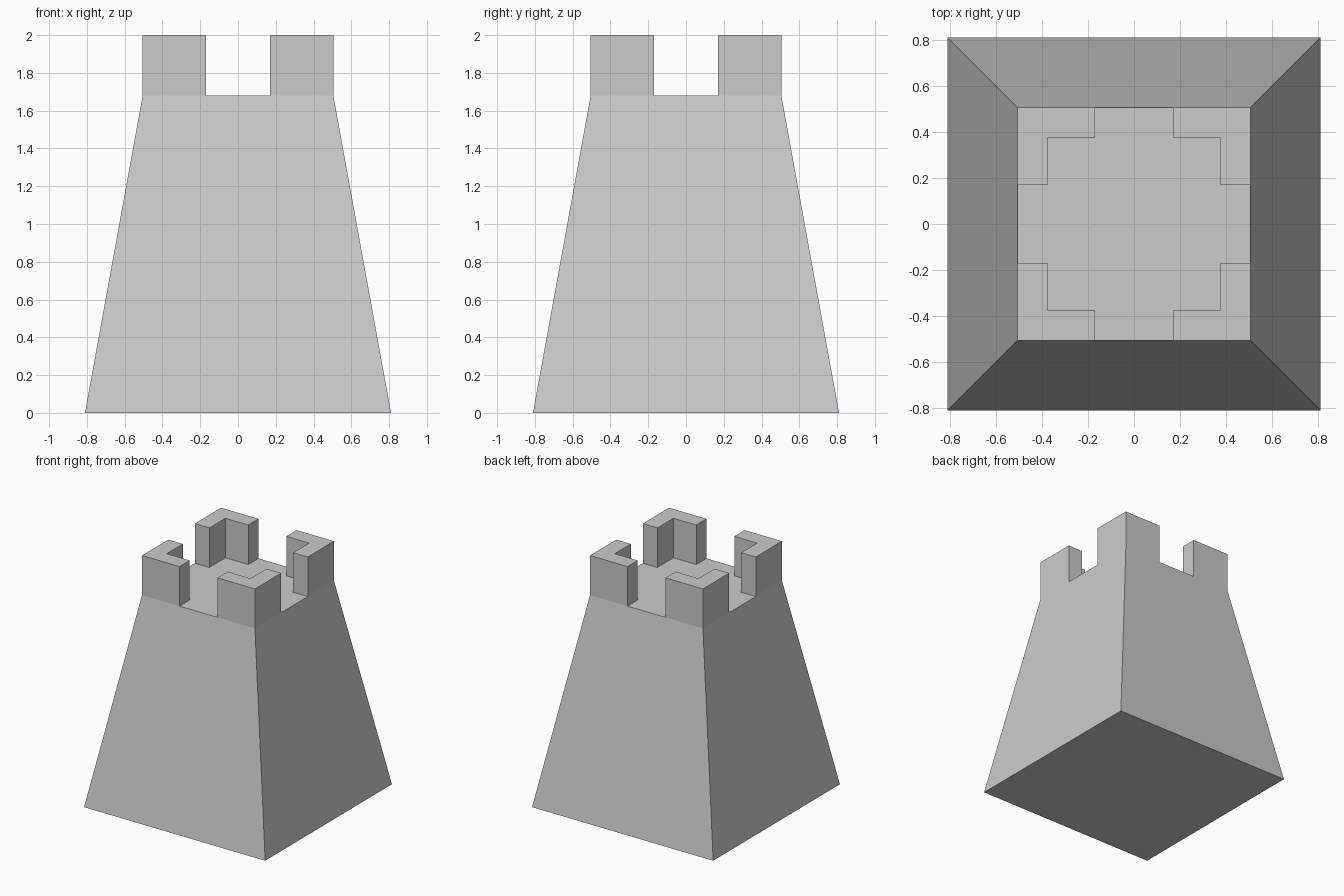
import bpy, bmesh

BASE, TOP = 0.81, 0.505          # half widths of the tower body
FLOOR, PEAK = 1.68, 2.0          # roof floor and battlement heights
INNER, GAP = 0.375, 0.17         # parapet inner face, half width of each gap

old = bpy.data.objects.get("Cube")
if old:
    bpy.data.objects.remove(old, do_unlink=True)

stone = bpy.data.materials.new("grey_stone")
stone.use_nodes = True
colour = (0.6, 0.6, 0.6, 1)
stone.diffuse_color = colour
stone.node_tree.nodes["Principled BSDF"].inputs["Base Color"].default_value = colour


def loft(name, lower, upper, z0, z1):
    """Closed solid between two matching outlines."""
    bm = bmesh.new()
    a = [bm.verts.new((x, y, z0)) for x, y in lower]
    b = [bm.verts.new((x, y, z1)) for x, y in upper]
    bm.faces.new(a)
    bm.faces.new(b)
    for i in range(len(a)):
        j = (i + 1) % len(a)
        bm.faces.new((a[i], a[j], b[j], b[i]))
    bmesh.ops.recalc_face_normals(bm, faces=bm.faces)
    mesh = bpy.data.meshes.new(name)
    bm.to_mesh(mesh)
    bm.free()
    mesh.materials.append(stone)
    obj = bpy.data.objects.new(name, mesh)
    bpy.context.collection.objects.link(obj)
    return obj


def square(r):
    return [(-r, -r), (r, -r), (r, r), (-r, r)]


# Tapered tower body
loft("tower_body", square(BASE), square(TOP), 0, FLOOR)

# L-shaped battlement on each corner
corner = [(GAP, TOP), (TOP, TOP), (TOP, GAP), (INNER, GAP), (INNER, INNER), (GAP, INNER)]
for sx, side in ((1, "left"), (-1, "right")):
    for sy, end in ((1, "back"), (-1, "front")):
        outline = [(x * sx, y * sy) for x, y in corner]
        loft(f"{end}_{side}_battlement", outline, outline, FLOOR, PEAK)
